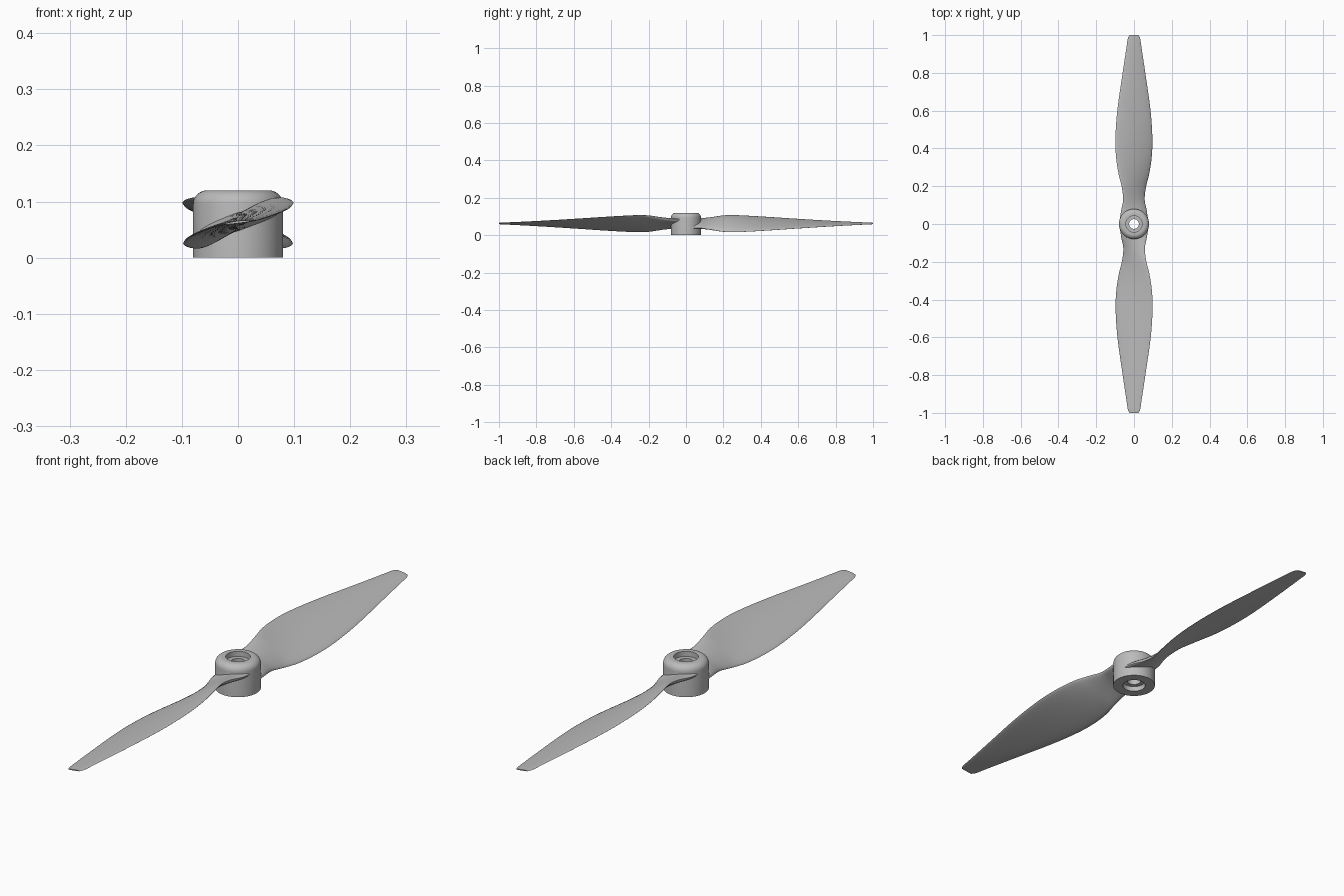
import bpy, bmesh, math

if "Cube" in bpy.data.objects:
    bpy.data.objects.remove(bpy.data.objects["Cube"])

grey = bpy.data.materials.new("grey plastic")
grey.diffuse_color = (0.5, 0.5, 0.5, 1)
grey.use_nodes = True
grey.node_tree.nodes["Principled BSDF"].inputs["Base Color"].default_value = grey.diffuse_color


def finish(name, bm, angle):
    bmesh.ops.recalc_face_normals(bm, faces=bm.faces)
    mesh = bpy.data.meshes.new(name)
    bm.to_mesh(mesh)
    bm.free()
    mesh.materials.append(grey)
    obj = bpy.data.objects.new(name, mesh)
    bpy.context.collection.objects.link(obj)
    bpy.ops.object.select_all(action='DESELECT')
    obj.select_set(True)
    bpy.context.view_layer.objects.active = obj
    bpy.ops.object.shade_smooth_by_angle(angle=math.radians(angle))
    return obj


def bridge(bm, a, b):
    n = len(a)
    for i in range(n):
        bm.faces.new((a[i], a[(i + 1) % n], b[(i + 1) % n], b[i]))


# Hub: lathed closed profile with rounded shoulder, bore and counterbores
profile = [(0.08, 0.0)]
for i in range(9):
    t = math.radians(90 * i / 8)
    profile.append((0.055 + 0.025 * math.cos(t), 0.095 + 0.025 * math.sin(t)))
profile += [(0.043, 0.12), (0.043, 0.10), (0.026, 0.10),
            (0.026, 0.02), (0.043, 0.02), (0.043, 0.0)]
bm = bmesh.new()
SEG = 64
rings = [[bm.verts.new((r * math.cos(math.tau * k / SEG), r * math.sin(math.tau * k / SEG), z))
          for k in range(SEG)] for r, z in profile]
for i, ring in enumerate(rings):
    bridge(bm, ring, rings[(i + 1) % len(rings)])
finish("hub", bm, 35)

# Blade stations: distance, half width, half rise, thickness
stations = [(0.030, 0.074, 0.022, 0.034), (0.070, 0.068, 0.023, 0.032),
            (0.130, 0.057, 0.032, 0.026), (0.200, 0.065, 0.043, 0.021),
            (0.260, 0.080, 0.045, 0.018), (0.350, 0.094, 0.041, 0.016),
            (0.450, 0.098, 0.035, 0.015), (0.600, 0.088, 0.025, 0.013),
            (0.800, 0.060, 0.013, 0.009), (0.940, 0.039, 0.006, 0.006),
            (0.985, 0.032, 0.004, 0.005), (1.000, 0.024, 0.003, 0.004)]


def smooth(p, steps):
    # Catmull-Rom interpolation through the stations
    out = []
    for i in range(len(p) - 1):
        a, b, c, d = p[max(i - 1, 0)], p[i], p[i + 1], p[min(i + 2, len(p) - 1)]
        for s in range(steps):
            t = s / steps
            row = []
            for j in range(4):
                # tangents scaled to uneven station spacing
                m0 = (c[j] - a[j]) / (c[0] - a[0]) * (c[0] - b[0])
                m1 = (d[j] - b[j]) / (d[0] - b[0]) * (c[0] - b[0])
                row.append((2*t**3 - 3*t*t + 1) * b[j] + (t**3 - 2*t*t + t) * m0
                           + (3*t*t - 2*t**3) * c[j] + (t**3 - t*t) * m1)
            out.append(row)
    return out + [p[-1]]


def blade(name, side):
    bm = bmesh.new()
    loops = []
    for y, half, rise, thick in smooth(stations, 5):
        pitch = math.atan2(rise, half)
        chord = math.hypot(half, rise)
        loop = []
        for k in range(28):
            a = math.tau * k / 28
            u = math.cos(a)
            w = math.sin(a) * thick / 2 + 0.03 * chord * (0.5 - u * u)
            x = u * chord * math.cos(pitch) - w * math.sin(pitch)
            z = u * chord * math.sin(pitch) + w * math.cos(pitch)
            loop.append(bm.verts.new((-side * x, side * y, 0.063 + z)))
        loops.append(loop)
    for a, b in zip(loops, loops[1:]):
        bridge(bm, a, b)
    bm.faces.new(loops[0])
    bm.faces.new(loops[-1])
    finish(name, bm, 50)


blade("front_blade", -1)
blade("back_blade", 1)
